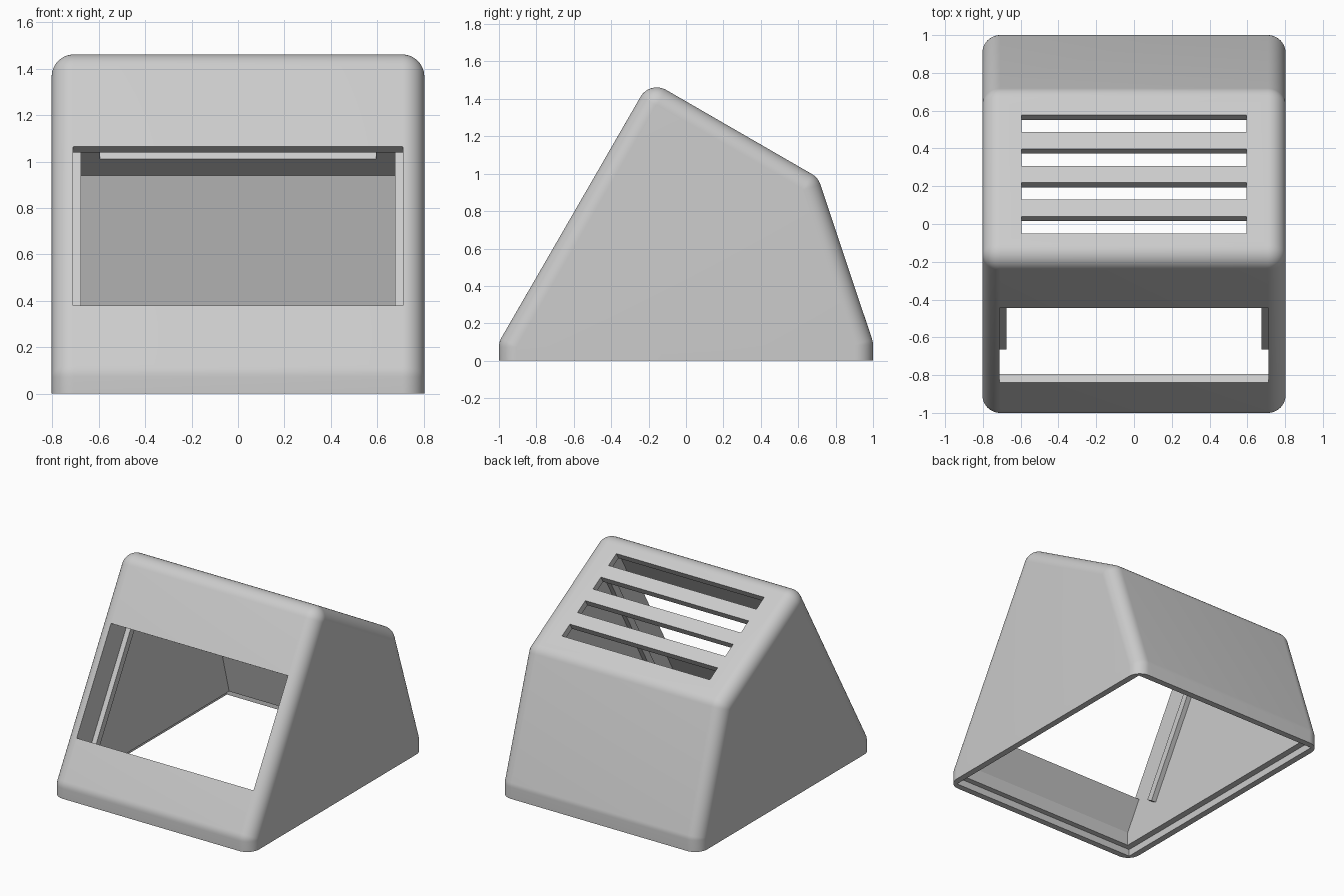
import bpy
import bmesh
import math
from mathutils import Vector

if "Cube" in bpy.data.objects:
    bpy.data.objects.remove(bpy.data.objects["Cube"], do_unlink=True)

HALF_W = 0.803
INNER_W = 0.712
FRONT_FOOT = Vector((-1, 0.1))
APEX = Vector((-0.193, 1.498))
BACK_TOP = Vector((0.706, 0.979))

grey = bpy.data.materials.new("light_grey_plastic")
grey.use_nodes = True
grey.diffuse_color = (0.6, 0.6, 0.6, 1)
grey.node_tree.nodes["Principled BSDF"].inputs["Base Color"].default_value = (0.6, 0.6, 0.6, 1)


def rounded(points, r):
    """Replace the corners of a counter-clockwise outline above the base with arcs."""
    result = []
    for i, p in enumerate(points):
        if p.y < 0.05:
            result.append(p)
            continue
        a = (p - points[i - 1]).normalized()
        b = (points[(i + 1) % len(points)] - p).normalized()
        n1, n2 = Vector((-a.y, a.x)), Vector((-b.y, b.x))
        centre = p + (n1 + n2) * r / (1 + n1.dot(n2))
        start, turn = math.atan2(n1.y, n1.x), n1.angle(n2)
        steps = math.ceil(turn / math.radians(8))
        for k in range(steps + 1):
            t = start + turn * k / steps
            result.append(centre - r * Vector((math.cos(t), math.sin(t))))
    return result


def prism(name, outline, x0, x1, bevel=0):
    """Extrude a (y, z) outline from x0 to x1, optionally rounding its side rims above the base."""
    bm = bmesh.new()
    face = bm.faces.new([bm.verts.new((x0, p.x, p.y)) for p in outline])
    ext = bmesh.ops.extrude_face_region(bm, geom=[face])
    moved = [v for v in ext["geom"] if isinstance(v, bmesh.types.BMVert)]
    bmesh.ops.translate(bm, verts=moved, vec=(x1 - x0, 0, 0))
    bmesh.ops.recalc_face_normals(bm, faces=bm.faces)
    if bevel:
        rims = [e for e in bm.edges if abs(e.verts[0].co.x - e.verts[1].co.x) < 0.01
                and max(v.co.z for v in e.verts) > 0.05]
        bmesh.ops.bevel(bm, geom=rims, offset=bevel, offset_type='OFFSET', segments=12,
                        profile=0.5, affect='EDGES', clamp_overlap=False)
    mesh = bpy.data.meshes.new(name)
    bm.to_mesh(mesh)
    bm.free()
    mesh.materials.append(grey)
    obj = bpy.data.objects.new(name, mesh)
    bpy.context.collection.objects.link(obj)
    return obj


def slab(origin, along, inward, s0, s1, d0, d1):
    """Rectangle measured along a sloped side (s) and into the body (d)."""
    return [origin + along * s + inward * d
            for s, d in ((s0, d0), (s1, d0), (s1, d1), (s0, d1))]


def cut(target, cutter):
    cutter.hide_render = True
    mod = target.modifiers.new("cut", 'BOOLEAN')
    mod.operation = 'DIFFERENCE'
    mod.solver = 'EXACT'
    mod.object = cutter
    bpy.context.view_layer.objects.active = target
    bpy.ops.object.modifier_apply(modifier=mod.name)
    bpy.data.objects.remove(cutter, do_unlink=True)


# Rounded wedge body
outline = [Vector((-1, 0)), Vector((1, 0)), Vector((1, 0.1)), BACK_TOP, APEX, FRONT_FOOT]
shell = prism("shell", rounded(outline, 0.1), -HALF_W, HALF_W, 0.095)

# Hollow interior, open at the bottom
cavity = [Vector(p) for p in ((-0.915, -0.3), (0.915, -0.3), (0.915, 0.05),
                              (0.674, 0.94), (-0.175, 1.43), (-0.915, 0.147))]
cut(shell, prism("cavity_cutter", cavity, -INNER_W, INNER_W))

# Stepped lip around the bottom opening
lip = 0.045
lip_outline = [Vector((y, z)) for y, z in ((lip - 1, -0.1), (1 - lip, -0.1),
                                           (1 - lip, 0.05), (lip - 1, 0.05))]
cut(shell, prism("lip_cutter", lip_outline, lip - HALF_W, HALF_W - lip))

# Front window as wide as the interior, cut square to the sloped face
front_along = (APEX - FRONT_FOOT).normalized()
front_in = Vector((front_along.y, -front_along.x))
front_len = (APEX - FRONT_FOOT).length
win = slab(FRONT_FOOT, front_along, front_in, 0.323, 1.113, -0.1, 0.12)
cut(shell, prism("window_cutter", win, -INNER_W, INNER_W))

# Four vent slots, cut square to the top face
top_along = (BACK_TOP - APEX).normalized()
top_in = Vector((top_along.y, -top_along.x))
for i in range(4):
    s = 0.166 + 0.206 * i
    vent = slab(APEX, top_along, top_in, s, s + 0.104, -0.1, 0.12)
    cut(shell, prism("vent_cutter", vent, -0.595, 0.595))

# Guide rails behind the window, parallel to the front face
rail = slab(FRONT_FOOT, front_along, front_in, 0.323, front_len - 0.04, 0.2, 0.25)
for side, sign in (("left", 1), ("right", -1)):
    prism(side + "_rail", rail, 0.676 * sign, 0.72 * sign)

# Smooth only the rounded edges
bpy.ops.object.select_all(action='DESELECT')
shell.select_set(True)
bpy.context.view_layer.objects.active = shell
bpy.ops.object.shade_smooth_by_angle(angle=math.radians(12))
